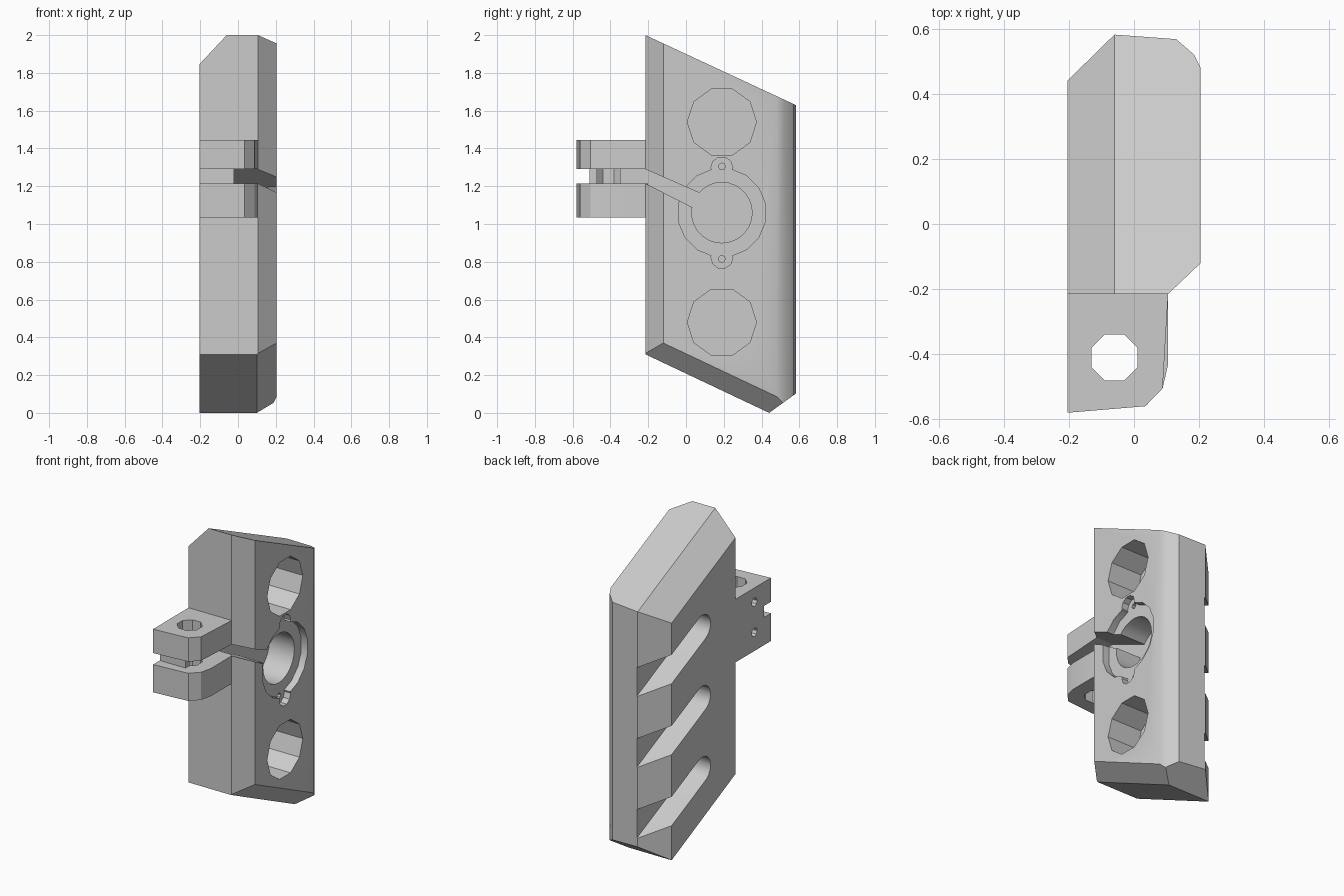
import bpy, bmesh
from math import sin, cos, pi, atan, radians
from mathutils import Vector

if "Cube" in bpy.data.objects:
    bpy.data.objects.remove(bpy.data.objects["Cube"], do_unlink=True)

grey = bpy.data.materials.new("plain_grey")
grey.use_nodes = True
grey.diffuse_color = (0.6, 0.6, 0.6, 1)
grey.node_tree.nodes["Principled BSDF"].inputs["Base Color"].default_value = (0.6, 0.6, 0.6, 1)


def prism(name, pts, axis, lo, hi):
    """Extrude an outline: axis x takes (y, z) points, axis z takes (x, y)."""
    bm = bmesh.new()

    def place(p, h):
        return (h, p[0], p[1]) if axis == "x" else (p[0], p[1], h)
    face = bm.faces.new([bm.verts.new(place(p, lo)) for p in pts])
    top = bmesh.ops.extrude_face_region(bm, geom=[face])["geom"]
    shift = Vector(place((0, 0), hi - lo))
    bmesh.ops.translate(bm, vec=shift, verts=[v for v in top if isinstance(v, bmesh.types.BMVert)])
    bmesh.ops.recalc_face_normals(bm, faces=bm.faces)
    mesh = bpy.data.meshes.new(name)
    bm.to_mesh(mesh)
    bm.free()
    mesh.materials.append(grey)
    obj = bpy.data.objects.new(name, mesh)
    bpy.context.collection.objects.link(obj)
    return obj


def circle(a, b, r, n, turn=0):
    return [(a + r * cos(2 * pi * i / n + turn), b + r * sin(2 * pi * i / n + turn)) for i in range(n)]


def carve(obj, cutters):
    """Subtract the cutters, bake the result and drop the cutters."""
    for c in cutters:
        c.hide_render = True
        mod = obj.modifiers.new("cut", "BOOLEAN")
        mod.operation = "DIFFERENCE"
        mod.solver = "EXACT"
        mod.object = c
    bpy.context.view_layer.update()
    baked = bpy.data.meshes.new_from_object(obj.evaluated_get(bpy.context.evaluated_depsgraph_get()))
    obj.modifiers.clear()
    obj.data = baked
    for c in cutters:
        bpy.data.objects.remove(c, do_unlink=True)


def slice_off(obj, planes):
    """Trim with planes given as (point, outward normal)."""
    bm = bmesh.new()
    bm.from_mesh(obj.data)
    for co, no in planes:
        cut = bmesh.ops.bisect_plane(bm, geom=bm.verts[:] + bm.edges[:] + bm.faces[:],
                                     plane_co=co, plane_no=no, clear_outer=True)
        edges = [e for e in cut["geom_cut"] if isinstance(e, bmesh.types.BMEdge)]
        bmesh.ops.contextual_create(bm, geom=edges)
    bmesh.ops.recalc_face_normals(bm, faces=bm.faces)
    bm.to_mesh(obj.data)
    bm.free()


# Main block: upright outline trimmed by sloping top and bottom planes
FRONT, SLOPE = -0.215, 0.465
outline = [(-0.205, FRONT), (0.105, FRONT), (0.205, -0.12), (0.205, 0.48),
           (0.185, 0.52), (0.13, 0.568), (-0.06, 0.582), (-0.205, 0.44)]
body = prism("main_block", outline, "z", -0.5, 2.5)
slice_off(body, [
    ((0, FRONT, 2.0), (0, SLOPE, 1)),
    ((-0.06, FRONT, 2.0), (-1.07, SLOPE, 1)),
    ((0, FRONT, 0.31), (0, -0.473, -1)),
    ((0.1, FRONT, 0.31), (1, -0.473, -1)),
    ((0, 0.44, 0), (0, 0.72, -1)),
])

cutters = []
HY, HZ = 0.19, 1.06
# Two large blind holes
for z in (0.48, 1.54):
    cutters.append(prism("hole_cutter", circle(HY, z, 0.183, 10), "x", -0.02, 0.4))
# Bearing bore with a shallow seat, two lugs and their screw holes
cutters.append(prism("bore_cutter", circle(HY, HZ, 0.16, 28), "x", -0.02, 0.4))
cutters.append(prism("seat_cutter", circle(HY, HZ, 0.235, 16, pi / 16), "x", 0.16, 0.41))
for s in (-1, 1):
    cutters.append(prism("lug_cutter", circle(HY, HZ + s * 0.238, 0.058, 10), "x", 0.16, 0.42))
    cutters.append(prism("screw_cutter", circle(HY, HZ + s * 0.245, 0.018, 8), "x", 0.03, 0.43))
# Clamp slit running from the front into the bore
slit = [(-0.4, 1.375), (FRONT, 1.29), (0.07, 1.165), (0.1, 1.08), (0.03, 1.09), (FRONT, 1.215), (-0.4, 1.31)]
cutters.append(prism("slit_cutter", slit, "x", -0.02, 0.44))
# Three sloping round-ended slots across the back corner
tilt = atan(SLOPE)
for i in range(3):
    cy, cz, r = 0.125, 1.387 - 0.461 * i, 0.085
    arc = [pi / 2 - tilt + pi * k / 8 for k in range(9)]
    pts = [(cy + r * cos(a), cz + r * sin(a)) for a in arc]
    pts += [(y + 0.8, z - 0.8 * SLOPE) for y, z in (pts[-1], pts[0])]
    cutters.append(prism("slot_cutter", pts, "x", -0.4, -0.055))
carve(body, cutters)

# Clamp ears on the front, joined by a narrow web
upper = [(-0.205, -0.2), (-0.205, -0.58), (0.035, -0.56), (0.088, -0.505), (0.105, FRONT), (0.09, -0.2)]
lower = [(-0.205, -0.2), (-0.205, -0.58), (0.035, -0.56), (0.088, -0.505),
         (0.105, -0.43), (0.105, FRONT), (0.09, -0.2)]
web = [(-0.205, -0.2), (-0.205, -0.51), (-0.02, -0.51), (-0.02, -0.2)]
parts = [body]
for name, pts, lo, hi, pin in (("upper_clamp_ear", upper, 1.29, 1.445, 1.352),
                               ("lower_clamp_ear", lower, 1.035, 1.215, 1.156),
                               ("clamp_web", web, 1.215, 1.29, None)):
    ear = prism(name, pts, "z", lo, hi)
    cuts = [prism("bolt_cutter", circle(-0.06, -0.41, 0.077, 8, pi / 8), "z", 0.9, 1.6)]
    if pin:
        cuts.append(prism("pin_cutter", circle(-0.41, pin, 0.028, 8), "x", -0.4, -0.06))
    carve(ear, cuts)
    parts.append(ear)

# Soft shading only across shallow angles
bpy.ops.object.select_all(action="DESELECT")
for p in parts:
    p.select_set(True)
bpy.context.view_layer.objects.active = body
bpy.ops.object.shade_smooth_by_angle(angle=radians(30))
